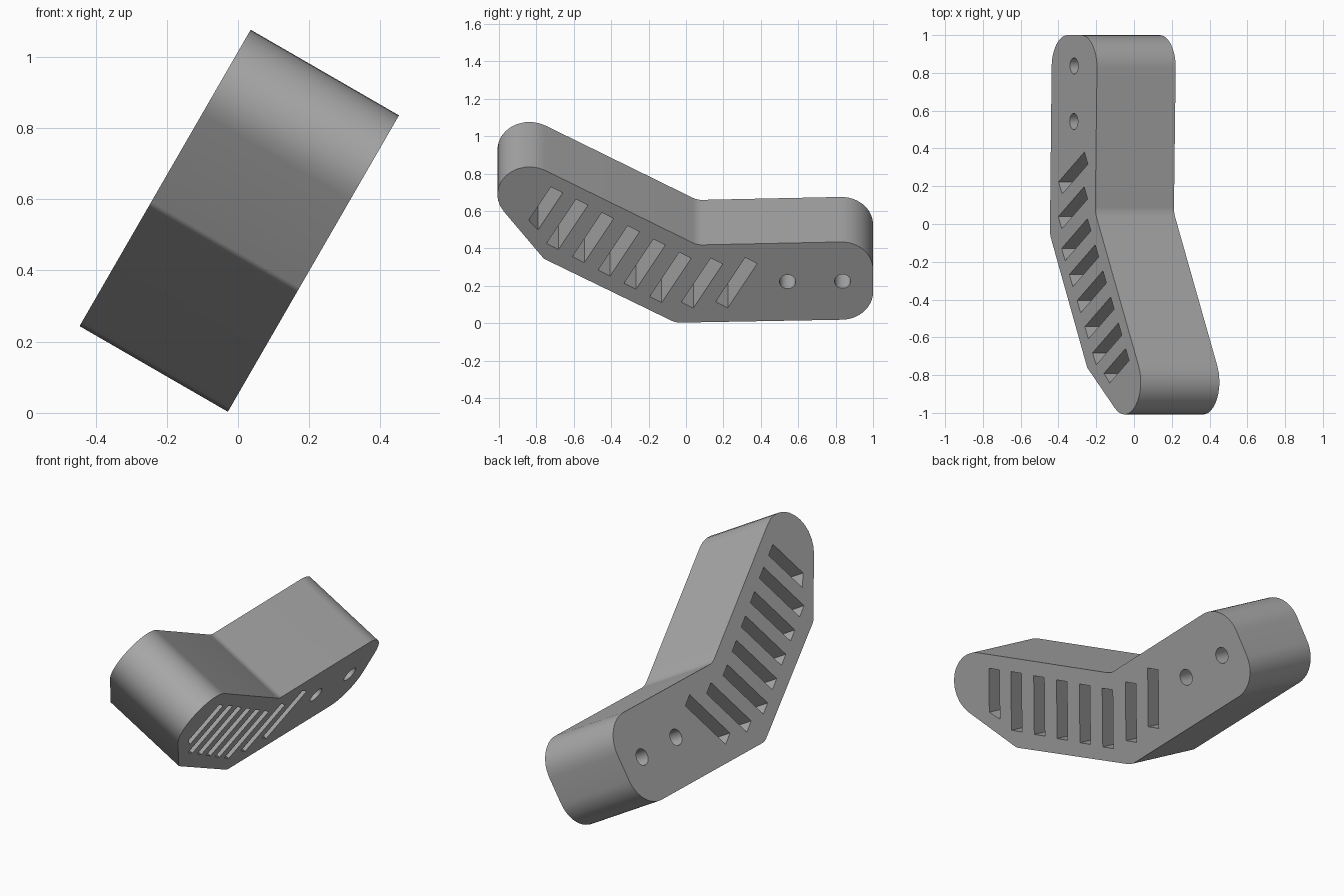
import bpy
from math import cos, sin, pi, radians, tan
from mathutils import Vector, Matrix

cube = bpy.data.objects.get("Cube")
if cube:
    bpy.data.objects.remove(cube, do_unlink=True)

DEPTH = 0.481
TILT = radians(30)


def fillet(corners, steps=12):
    """Round each (x, y, radius) corner of a polygon with a tangent arc."""
    points = []
    for i, (x, y, r) in enumerate(corners):
        p = Vector((x, y))
        a = (Vector(corners[i - 1][:2]) - p).normalized()
        b = (Vector(corners[(i + 1) % len(corners)][:2]) - p).normalized()
        half = a.angle(b) / 2
        centre = p + (a + b).normalized() * (r / sin(half))
        start = p + a * (r / tan(half)) - centre
        end = p + b * (r / tan(half)) - centre
        sweep = start.angle_signed(end)
        for k in range(steps + 1):
            points.append(centre + Matrix.Rotation(-sweep * k / steps, 2) @ start)
    return points


def slot(x, y, length=0.315, width=0.074, slant=0.0):
    """Slanted rectangular slot; slant shortens its left side at the bottom."""
    along = Vector((sin(TILT), cos(TILT))) * length / 2
    across = Vector((cos(TILT), -sin(TILT))) * width / 2
    c = Vector((x, y))
    lift = along.normalized() * slant
    return [c + along - across, c + along + across,
            c - along + across, c - along - across + lift]


def circle(x, y, r, sides=32):
    return [Vector((x + r * cos(2 * pi * k / sides), y + r * sin(2 * pi * k / sides)))
            for k in range(sides)]


# Bent outline of the body: bottom bend, square end, inner bend, round tip, chin
outline = fillet([(-0.055, 0.0, 0.1), (1.0, 0.022, 0.17), (1.0, 0.503, 0.17),
                  (0.06, 0.48, 0.1), (-1.45, 1.335, 0.172), (-0.76, 0.395, 0.05)])

# Row of vent slots and two pin holes
loops = [outline, slot(0.27, 0.247), slot(0.086, 0.244)]
loops += [slot(-0.083 - 0.138 * i, 0.279 + 0.082 * i) for i in range(5)]
loops += [slot(-0.757, 0.705, length=0.264, slant=0.028)]
loops += [circle(0.543, 0.253, 0.043), circle(0.837, 0.256, 0.043)]

# Filled flat curve, extruded both ways
curve = bpy.data.curves.new("body", "CURVE")
curve.dimensions = "2D"
curve.fill_mode = "BOTH"
curve.extrude = DEPTH / 2
for loop in loops:
    spline = curve.splines.new("POLY")
    spline.points.add(len(loop) - 1)
    for point, co in zip(spline.points, loop):
        point.co = (co.x, co.y, 0, 1)
    spline.use_cyclic_u = True

body = bpy.data.objects.new("slotted_angled_body", curve)
bpy.context.collection.objects.link(body)

# Lean the body sideways: profile runs along y, thickness points down to +x
frame = Matrix(((0, sin(TILT), cos(TILT)), (1, 0, 0), (0, cos(TILT), -sin(TILT)))).to_4x4()
body.matrix_world = Matrix.Translation((-0.237, 0, 0.123)) @ frame

grey = bpy.data.materials.new("plain grey")
grey.use_nodes = True
colour = (0.4, 0.4, 0.4, 1)
grey.diffuse_color = colour
grey.node_tree.nodes["Principled BSDF"].inputs["Base Color"].default_value = colour
curve.materials.append(grey)

bpy.ops.object.select_all(action="DESELECT")
body.select_set(True)
bpy.context.view_layer.objects.active = body
bpy.ops.object.convert(target="MESH")
bpy.ops.object.shade_smooth_by_angle(angle=radians(30))
